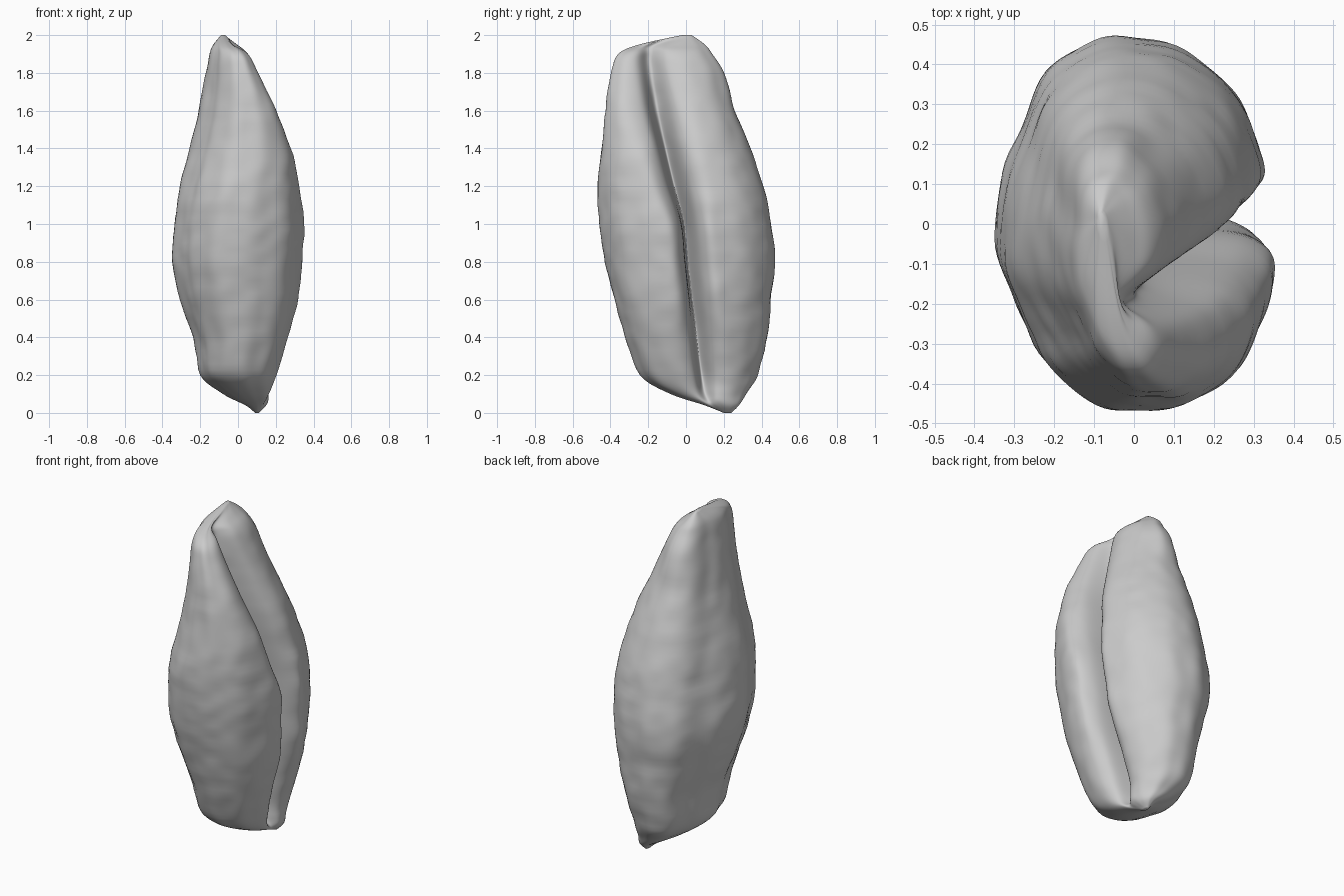
import bpy, bmesh
from math import sin, cos, pi, asin, exp
from mathutils import Vector, noise

cube = bpy.data.objects.get("Cube")
if cube:
    bpy.data.objects.remove(cube, do_unlink=True)

# Cross-sections: height, x range, y range, crease y, crease depth, crease width
SECTIONS = [
    (0.00, 0.09, 0.11, 0.20, 0.24, 0.22, 0.0, 0.02),
    (0.04, 0.04, 0.15, 0.10, 0.28, 0.14, 0.1, 0.02),
    (0.10, -0.08, 0.18, -0.08, 0.32, 0.11, 0.3, 0.03),
    (0.20, -0.20, 0.21, -0.24, 0.38, 0.10, 0.4, 0.03),
    (0.40, -0.24, 0.27, -0.32, 0.43, 0.08, 0.45, 0.03),
    (0.60, -0.31, 0.32, -0.38, 0.45, 0.06, 0.48, 0.025),
    (0.80, -0.35, 0.34, -0.43, 0.47, 0.04, 0.48, 0.025),
    (1.00, -0.34, 0.35, -0.46, 0.45, 0.02, 0.48, 0.025),
    (1.20, -0.31, 0.33, -0.47, 0.41, -0.03, 0.48, 0.035),
    (1.40, -0.26, 0.29, -0.45, 0.34, -0.08, 0.5, 0.04),
    (1.60, -0.21, 0.22, -0.43, 0.26, -0.13, 0.5, 0.05),
    (1.80, -0.17, 0.13, -0.40, 0.20, -0.17, 0.5, 0.05),
    (1.90, -0.15, 0.08, -0.36, 0.14, -0.18, 0.5, 0.05),
    (1.95, -0.13, 0.01, -0.25, 0.10, -0.16, 0.4, 0.05),
    (2.00, -0.09, -0.07, -0.02, 0.03, 0.00, 0.0, 0.05),
]
# Swellings and hollows around the outline: angle, amount, spread
LOBES = [
    (-0.65, 0.07, 0.45),
    (2.12, 0.03, 0.25),
    (2.68, -0.06, 0.3),
    (3.6, -0.04, 0.2),
    (3.8, -0.02, 0.1),
]
STEPS, SIDES = 6, 180


def spline(a, b, c, d, t):
    return b + 0.5 * t * (c - a + t * (2*a - 5*b + 4*c - d + t * (3*(b - c) + d - a)))


def section_at(i, t):
    last = len(SECTIONS) - 1
    picks = [SECTIONS[min(max(i + k, 0), last)] for k in (-1, 0, 1, 2)]
    return [spline(*vals, t) for vals in zip(*picks)]


def ring_points(z, x0, x1, y0, y1, crease_y, depth, width):
    cx, cy, a, b = (x0 + x1) / 2, (y0 + y1) / 2, (x1 - x0) / 2, (y1 - y0) / 2
    crease_angle = asin(max(-0.9, min(0.9, (crease_y - cy) / b)))
    # Near the tip the front lobe leans left and the back lobe right
    skew = 0.25 * a * min(1, max(0, (z - 1.1) / 0.6))
    for k in range(SIDES):
        # Points gather around the crease
        u = 2 * pi * k / SIDES - pi
        ang = crease_angle + u - 0.75 * sin(u)
        r = 1 + 0.005 * sin(7 * ang + 2 * z) + 0.005 * sin(12 * ang - z)
        for centre, amount, spread in LOBES:
            off = (ang - centre + pi) % (2 * pi) - pi
            r += amount * exp(-(off / spread) ** 2)
        c, s = cos(ang), sin(ang)
        x = cx + a * r * c - skew * s
        y = cy + b * r * s
        # Open shoulders running into a narrow, slightly hooked crease
        d = (y - crease_y) / width
        cut = 2 * a * depth * (0.4 * exp(-(d / 2.6) ** 2) + 0.6 * exp(-d * d))
        cut *= min(1, max(0, c) * 2)
        p = Vector((x - cut, y - 0.1 * cut, z))
        bump = noise.noise(Vector((p.x * 9, p.y * 9, z * 12)))
        p += Vector((c, s, 0)) * 0.006 * bump * min(1, a * 5)
        yield p


# Loft the grain body
bm = bmesh.new()
rings = []
for i in range(len(SECTIONS) - 1):
    for j in range(STEPS):
        rings.append([bm.verts.new(p) for p in ring_points(*section_at(i, j / STEPS))])
rings.append([bm.verts.new(p) for p in ring_points(*SECTIONS[-1])])
for low, high in zip(rings, rings[1:]):
    for k in range(SIDES):
        n = (k + 1) % SIDES
        bm.faces.new((low[k], low[n], high[n], high[k]))
bm.faces.new(rings[0][::-1])
bm.faces.new(rings[-1])
bmesh.ops.recalc_face_normals(bm, faces=bm.faces)
for f in bm.faces:
    f.smooth = True
mesh = bpy.data.meshes.new("grain_body")
bm.to_mesh(mesh)
bm.free()

# Plain grey surface
mat = bpy.data.materials.new("plain_grey")
mat.use_nodes = True
grey = (0.6, 0.6, 0.6, 1)
mat.diffuse_color = grey
mat.node_tree.nodes["Principled BSDF"].inputs["Base Color"].default_value = grey
mesh.materials.append(mat)
body = bpy.data.objects.new("grain_body", mesh)
bpy.context.collection.objects.link(body)
